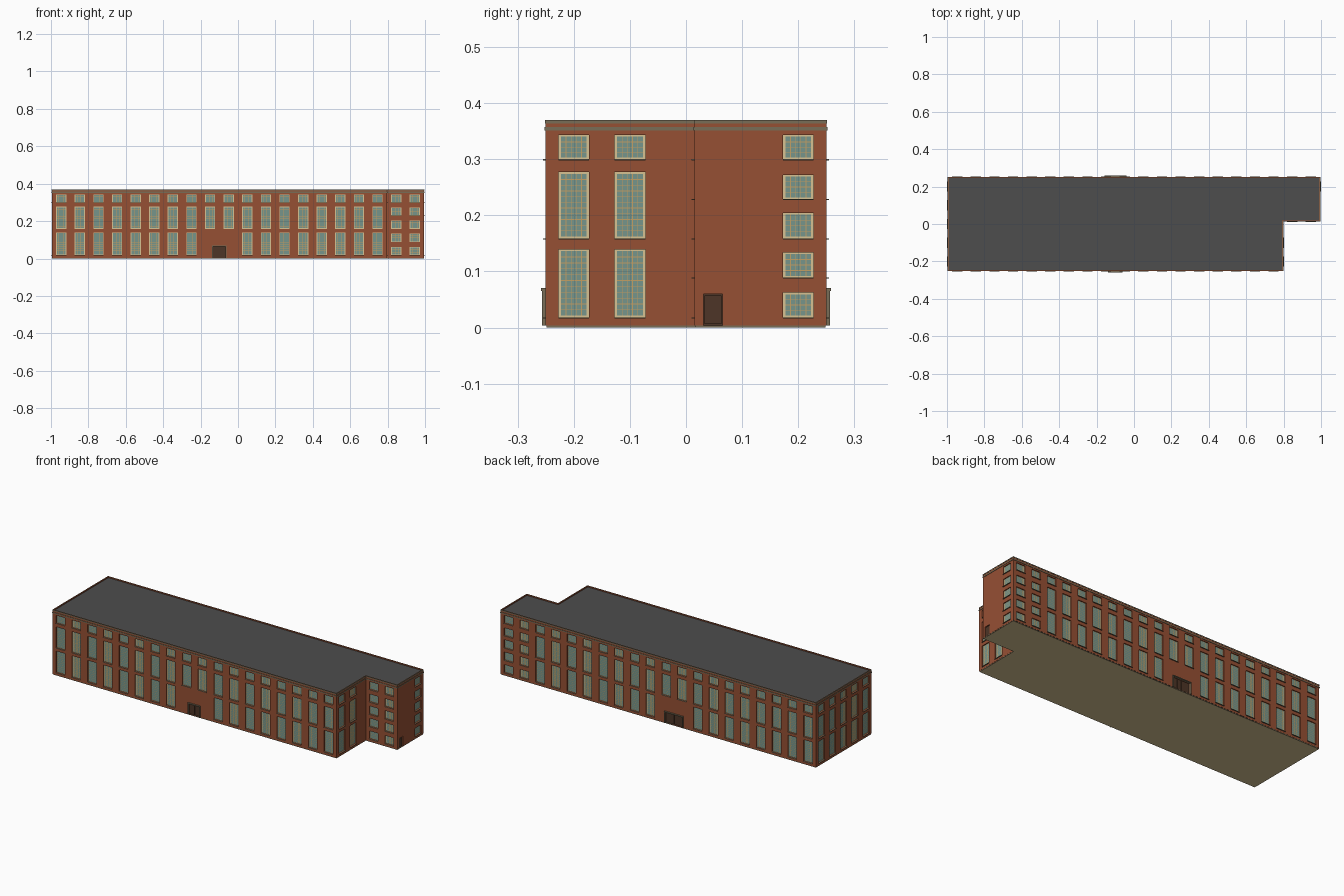
import bpy, bmesh
from mathutils import Vector, Matrix

if "Cube" in bpy.data.objects:
    bpy.data.objects.remove(bpy.data.objects["Cube"])

H, REVEAL = 0.364, 0.006
OUTLINE = [Vector(p) for p in ((-.995, -.25), (.797, -.25), (.797, .015),
                               (.995, .015), (.995, .25), (-.995, .25))]
TALL = [(.018, .139), (.159, .277), (.30, .343)]
SHORT = [(.018, .062), (.089, .134), (.159, .204), (.229, .272), (.30, .343)]
HALF = .0275                      # half window width
UP = Vector((0, 0, 1))


def material(name, rgb):
    m = bpy.data.materials.new(name)
    m.diffuse_color = (*rgb, 1)
    m.use_nodes = True
    m.node_tree.nodes["Principled BSDF"].inputs["Base Color"].default_value = m.diffuse_color
    return m


BRICK = material("red_brick", (.305, .08, .034))
STONE = material("weathered_stone", (.19, .155, .095))
ROOF = material("roof_grey", (.075, .075, .075))
GLASS = material("teal_glass", (.18, .30, .26))
CREAM = material("cream_frame", (.68, .54, .29))
TAN = material("tan_bar", (.54, .35, .13))
DOOR = material("dark_door", (.075, .036, .02))

parts = {}


def part(name, *mats):
    """Mesh collected under one part name."""
    if name not in parts:
        parts[name] = (bmesh.new(), mats)
    return parts[name][0]


def face(bm, pts, index=0):
    bm.faces.new([bm.verts.new(p) for p in pts]).material_index = index


class Wall:
    """Local frame on an outline edge: u along, out outwards, z up."""
    def __init__(self, a, b):
        self.o = a.to_3d()
        self.length = (b - a).length
        self.d = (b - a).to_3d().normalized()
        self.n = self.d.cross(UP)
        self.holes = []

    def at(self, u, out, z):
        return self.o + self.d * u + self.n * out + UP * z

    def u_of(self, c):
        """Distance along the wall of a world x or y coordinate."""
        i = 0 if abs(self.d.x) > .5 else 1
        return (c - self.o[i]) * self.d[i]

    def rect(self, bm, u0, u1, out, z0, z1, index=0):
        face(bm, [self.at(u, out, z) for u, z in
                  ((u0, z0), (u1, z0), (u1, z1), (u0, z1))], index)

    def box(self, name, mat, u, out, z):
        c = self.at(sum(u) / 2, sum(out) / 2, sum(z) / 2)
        rot = Matrix((self.d, -self.n, UP)).transposed().to_4x4()
        size = Matrix.Diagonal((u[1] - u[0], out[1] - out[0], z[1] - z[0], 1))
        bmesh.ops.create_cube(part(name, mat), size=1,
                              matrix=Matrix.Translation(c) @ rot @ size)

    def hole(self, u0, u1, z0, z1):
        """Opening with brick reveals."""
        self.holes.append((u0, u1, z0, z1))
        cs = [(u0, z0), (u1, z0), (u1, z1), (u0, z1)]
        for (a, za), (b, zb) in zip(cs, cs[1:] + cs[:1]):
            face(part("brick_walls", BRICK),
                 [self.at(a, 0, za), self.at(b, 0, zb),
                  self.at(b, -REVEAL, zb), self.at(a, -REVEAL, za)])

    def window(self, c, z0, z1):
        """Pane cut into frame border, glazing bars and glass."""
        u = self.u_of(c)
        a, b = u - HALF, u + HALF
        self.hole(a, b, z0, z1)

        def cuts(lo, hi, n, border):
            # border, then alternating glass and bar strips
            lo2, hi2, t = lo + border, hi - border, .0006
            mid = [lo2 + (hi2 - lo2) * k / n + s
                   for k in range(1, n) for s in (-t, t)]
            return [lo, lo2, *mid, hi2, hi]

        us = cuts(a, b, 5, .0045)
        zs = cuts(z0, z1, round((z1 - z0) / .011), .003)
        bm = part("windows", GLASS, CREAM, TAN)
        for i in range(len(us) - 1):
            for j in range(len(zs) - 1):
                edge = i in (0, len(us) - 2) or j in (0, len(zs) - 2)
                index = 1 if edge else 2 if i % 2 == 0 or j % 2 == 0 else 0
                self.rect(bm, us[i], us[i + 1], -REVEAL, zs[j], zs[j + 1], index)
        # sill
        self.box("window_sills", STONE, (a, b), (-.003, .005), (z0 - .002, z0))

    def door(self, c, half, top, leaves, surround):
        u = self.u_of(c)
        self.hole(u - half, u + half, .004, top)
        self.rect(part("door_backs", DOOR), u - half, u + half, -REVEAL, .004, top)
        # door leaves
        w = 2 * half / leaves
        for k in range(leaves):
            a = u - half + k * w
            self.box("door_leaves", DOOR, (a + .002, a + w - .002),
                     (-REVEAL, -.003), (.006, top - .003))
        if surround:
            s = .005
            for p in ((u - half - s, u - half), (u + half, u + half + s)):
                self.box("door_surrounds", STONE, p, (-.002, .007), (.004, top))
            self.box("door_surrounds", STONE, (u - half - s, u + half + s),
                     (-.002, .008), (top, top + .005))

    def build(self):
        """Brick face as a grid that skips the openings."""
        us = sorted({0, self.length, *(v for h in self.holes for v in h[:2])})
        zs = sorted({.004, H, *(v for h in self.holes for v in h[2:])})
        for a, b in zip(us, us[1:]):
            for p, q in zip(zs, zs[1:]):
                u, z = (a + b) / 2, (p + q) / 2
                if not any(h[0] < u < h[1] and h[2] < z < h[3] for h in self.holes):
                    self.rect(part("brick_walls", BRICK), a, b, 0, p, q)


front, main_end, wing_front, wing_end, back, left = walls = [
    Wall(a, b) for a, b in zip(OUTLINE, OUTLINE[1:] + OUTLINE[:1])]

# windows of the long sides: tall bays, short ones on the stair wing
for i in range(20):
    x = -.945 + i * 1.89 / 19
    wing = i > 17
    levels = SHORT if wing else TALL[1:] if i in (8, 9) else TALL
    for z0, z1 in levels:
        (wing_front if wing else front).window(x, z0, z1)
        back.window(x, z0, z1)
# windows of the ends
for y in (-.2, -.1, 0, .1, .2):
    for z in TALL:
        left.window(y, *z)
        if y < -.05:
            main_end.window(y, *z)
for z in SHORT:
    wing_end.window(.2, *z)

# entrances
front.door(-.1, .034, .065, 2, True)
back.door(-.1, .054, .065, 4, True)
wing_end.door(.048, .017, .06, 1, False)
for w in walls:
    w.build()


def loop(offset, z):
    """Outline pushed outwards by an offset."""
    return [(p.to_3d() + (walls[i].n + walls[i - 1].n) * offset) + UP * z
            for i, p in enumerate(OUTLINE)]


def ring(name, mat, inner, outer, z0, z1):
    """Mitred band running round the building."""
    loops = [loop(outer, z0), loop(outer, z1), loop(inner, z1), loop(inner, z0)]
    for a, b in zip(loops, loops[1:] + loops[:1]):
        for i in range(6):
            j = (i + 1) % 6
            face(part(name, mat), [a[i], a[j], b[j], b[i]])


# plinth, string course, coping and brick parapet lining
ring("plinth", STONE, -.01, -.001, 0, .004)
ring("string_course", STONE, -.002, .002, .351, .357)
ring("coping", STONE, -.002, .001, H, .370)
ring("parapet_inside", BRICK, -.005, -.002, .355, .370)
# roof deck and underside
face(part("roof_deck", ROOF), loop(-.004, .364))
face(part("ground_slab", CREAM), loop(-.001, -.0002)[::-1])

for name, (bm, mats) in parts.items():
    bmesh.ops.remove_doubles(bm, verts=bm.verts, dist=1e-6)
    me = bpy.data.meshes.new(name)
    bm.to_mesh(me)
    bm.free()
    for m in mats:
        me.materials.append(m)
    bpy.context.collection.objects.link(bpy.data.objects.new(name, me))
